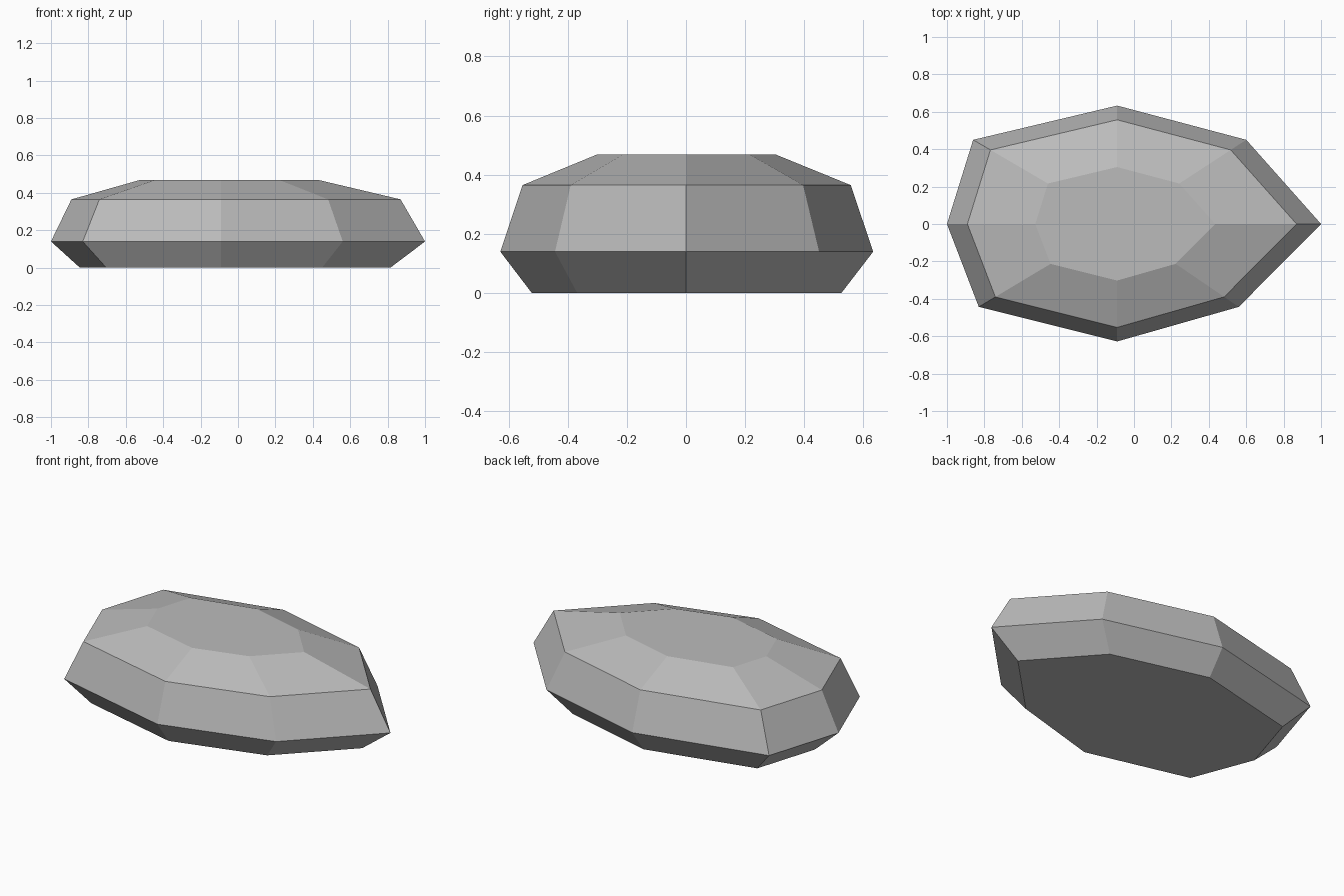
import bpy, bmesh

if "Cube" in bpy.data.objects:
    bpy.data.objects.remove(bpy.data.objects["Cube"])

# Stone colour
stone = bpy.data.materials.new("grey stone")
stone.diffuse_color = (0.5, 0.5, 0.5, 1)
stone.use_nodes = True
stone.node_tree.nodes["Principled BSDF"].inputs["Base Color"].default_value = stone.diffuse_color

# Widest outline of the stone, as offsets from its centre line at x = CX
CX = -0.09
outline = [(1.09, 0), (0.69, 0.45), (0, 0.633), (-0.77, 0.45),
           (-0.91, 0), (-0.74, -0.443), (0, -0.628), (0.65, -0.443)]

# Each level of the stone: height and scale of the outline
levels = [(0.0, 0.83), (0.14, 1.0), (0.365, 0.88), (0.468, 0.481)]

bm = bmesh.new()
rings = [[bm.verts.new((CX + x * s, y * s, z)) for x, y in outline]
         for z, s in levels]

# Faceted sides between the levels
n = len(outline)
for low, high in zip(rings, rings[1:]):
    for i in range(n):
        j = (i + 1) % n
        bm.faces.new((low[i], low[j], high[j], high[i]))

# Flat base and flat top
bm.faces.new(rings[0][::-1])
bm.faces.new(rings[-1])
bmesh.ops.recalc_face_normals(bm, faces=bm.faces[:])

mesh = bpy.data.meshes.new("flat_rock")
bm.to_mesh(mesh)
bm.free()
mesh.materials.append(stone)
rock = bpy.data.objects.new("flat_rock", mesh)
bpy.context.collection.objects.link(rock)
